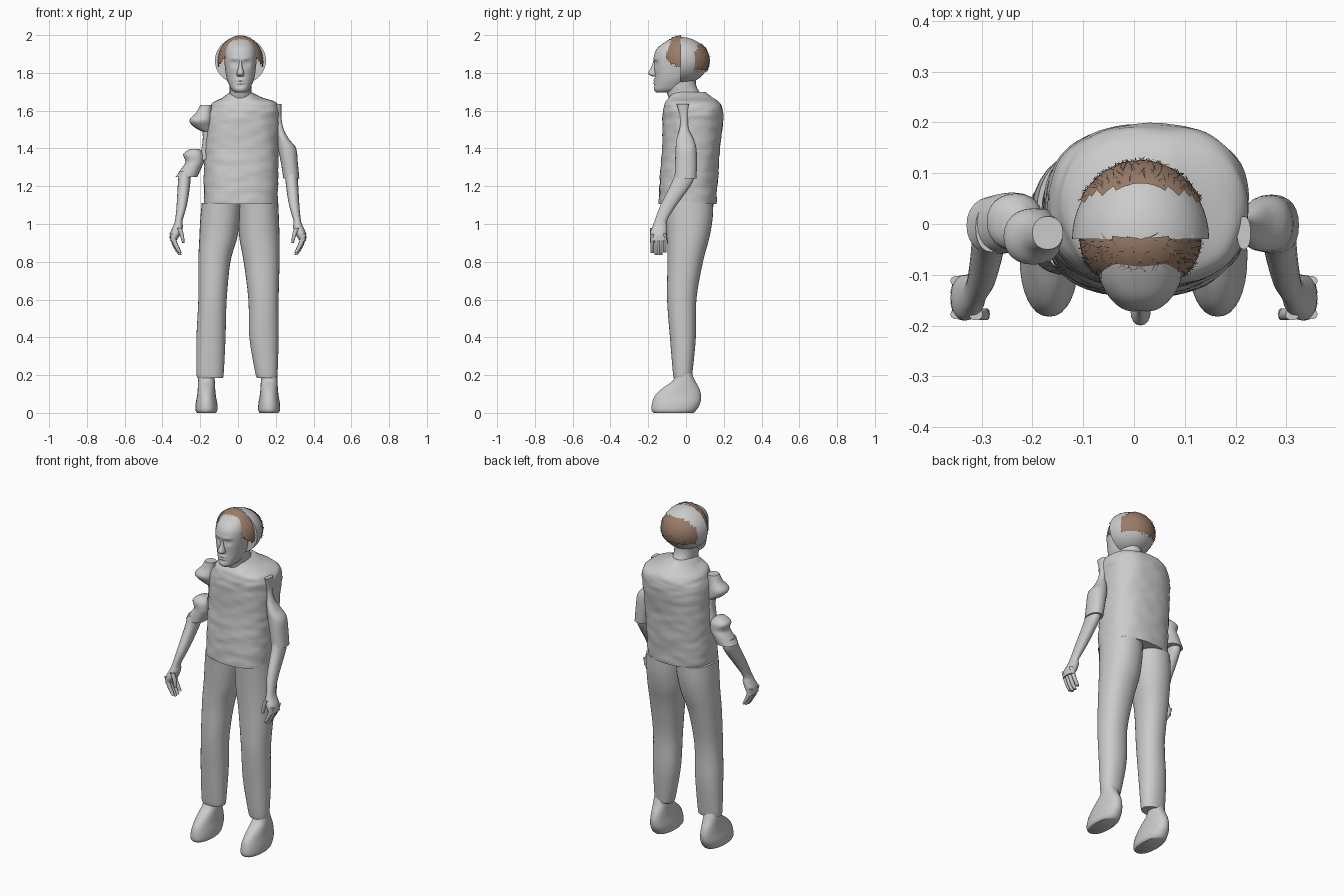
import bpy, bmesh, math, random
from mathutils import Vector, noise

random.seed(4)
if "Cube" in bpy.data.objects:
    bpy.data.objects.remove(bpy.data.objects["Cube"], do_unlink=True)


def material(name, color):
    mat = bpy.data.materials.new(name)
    mat.use_nodes = True
    mat.diffuse_color = color
    mat.node_tree.nodes["Principled BSDF"].inputs["Base Color"].default_value = color
    return mat


GREY = material("plain grey", (0.6, 0.6, 0.6, 1))
BROWN = material("hair brown", (0.32, 0.2, 0.14, 1))
MID = 0.013  # sideways centre of the head


def finish(name, bm, mat, smooth=True):
    mesh = bpy.data.meshes.new(name)
    bm.to_mesh(mesh)
    bm.free()
    mesh.materials.append(mat)
    obj = bpy.data.objects.new(name, mesh)
    bpy.context.collection.objects.link(obj)
    if smooth:
        bpy.ops.object.select_all(action="DESELECT")
        obj.select_set(True)
        bpy.context.view_layer.objects.active = obj
        bpy.ops.object.shade_smooth_by_angle(angle=math.radians(50))
    return obj


def spline(a, b, c, d, t):
    """Smooth blend between b and c."""
    return 0.5 * (2 * b + (c - a) * t + (2 * a - 5 * b + 4 * c - d) * t * t
                  + (3 * b - a - 3 * c + d) * t ** 3)


def loft(name, rows, n=24, steps=4, power=2.2, shape=None):
    """Skin level rounded rings, each given as (z, x0, x1, y0, y1)."""
    rings = []
    for i in range(len(rows) - 1):
        four = [rows[max(0, min(len(rows) - 1, i + k))] for k in (-1, 0, 1, 2)]
        for s in range(steps):
            rings.append([spline(*v, s / steps) for v in zip(*four)])
    rings.append(rows[-1])
    bm = bmesh.new()
    loops = []
    for z, x0, x1, y0, y1 in rings:
        loop = []
        for k in range(n):
            a = math.tau * k / n
            c, s = [math.copysign(abs(f) ** (2 / power), f) for f in (math.cos(a), math.sin(a))]
            co = Vector(((x0 + x1 + (x1 - x0) * c) / 2, (y0 + y1 + (y1 - y0) * s) / 2, z))
            if shape:
                shape(co)
            loop.append(bm.verts.new(co))
        loops.append(loop)
    for low, high in zip(loops, loops[1:]):
        for k in range(n):
            m = (k + 1) % n
            bm.faces.new((low[k], low[m], high[m], high[k]))
    bm.faces.new(loops[0])
    bm.faces.new(loops[-1])
    bmesh.ops.recalc_face_normals(bm, faces=bm.faces)
    return finish(name, bm, GREY)


# Shirt body with soft creases
def creases(co):
    d = noise.noise(Vector((co.x * 14, co.y * 14, co.z * 34)))
    out = Vector((co.x - MID, co.y - 0.03, 0)).normalized()
    co += out * d * 0.005


loft("shirt_body", [
    (1.105, -.18, .21, -.145, .16), (1.25, -.18, .213, -.138, .17),
    (1.4, -.178, .215, -.127, .18), (1.55, -.17, .223, -.125, .197),
    (1.61, -.15, .223, -.12, .193), (1.645, -.13, .2, -.11, .175),
    (1.67, -.08, .125, -.09, .14), (1.7, -.04, .07, -.075, .1),
], n=72, steps=9, power=2.4, shape=creases)

# Trouser legs: z, right x range, left x range, y range
LEGS = [
    (.185, -.215, -.08, .1, .205, -.065, .03), (.22, -.22, -.075, .09, .21, -.07, .035),
    (.4, -.22, -.066, .06, .215, -.085, .052), (.6, -.21, -.06, .055, .215, -.1, .055),
    (.8, -.21, -.04, .03, .22, -.098, .09), (.92, -.205, -.006, .008, .22, -.1, .122),
    (1.02, -.2, .012, .002, .217, -.105, .14), (1.11, -.192, .02, 0, .213, -.11, .145),
]
loft("right_trouser_leg", [(z, a, b, f, g) for z, a, b, c, d, f, g in LEGS], n=32)
loft("left_trouser_leg", [(z, c, d, f, g) for z, a, b, c, d, f, g in LEGS], n=32)

# Shoes: z, half width, y range
SHOE = [(0, .05, -.172, .04), (.015, .058, -.182, .055), (.05, .057, -.18, .075),
        (.09, .05, -.165, .08), (.13, .046, -.125, .07), (.17, .044, -.07, .048),
        (.21, .042, -.055, .03)]
for side, x in (("right", -.167), ("left", .165)):
    loft(side + "_shoe", [(z, x - w, x + w, a, b) for z, w, a, b in SHOE], n=32)

# Upper arms and sleeves
loft("left_sleeve", [
    (1.635, .203, .23, -.05, .015), (1.56, .203, .23, -.03, .01),
    (1.5, .205, .243, -.035, .015), (1.45, .21, .27, -.05, .04),
    (1.4, .212, .308, -.055, .055), (1.32, .228, .317, -.058, .058),
    (1.24, .24, .325, -.06, .055)])
loft("right_shoulder_cap", [
    (1.63, -.2, -.14, -.05, .015), (1.59, -.222, -.14, -.06, .02),
    (1.55, -.257, -.14, -.08, .03), (1.515, -.235, -.14, -.06, .03),
    (1.49, -.19, -.14, -.04, .025)])
loft("right_upper_arm", [
    (1.52, -.19, -.145, -.035, .025), (1.44, -.187, -.15, -.03, .03),
    (1.34, -.205, -.15, -.03, .03)])
loft("right_sleeve", [
    (1.397, -.255, -.205, -.03, .035), (1.37, -.29, -.182, -.05, .058),
    (1.33, -.278, -.18, -.052, .06), (1.3, -.295, -.192, -.055, .062),
    (1.25, -.33, -.215, -.06, .055)])

# Forearms and hands, mirrored
FOREARM = [
    (1.28, .25, .312, -.055, .04), (1.22, .252, .318, -.075, .035),
    (1.1, .27, .325, -.135, -.05), (1.02, .293, .333, -.165, -.1),
    (.985, .292, .345, -.178, -.1), (.95, .302, .36, -.19, -.1),
    (.91, .328, .361, -.188, -.102)]
FINGER = [(.93, .335, .362), (.885, .322, .348), (.85, .307, .329), (.83, .299, .313)]
THUMB = [(.98, .298, .325), (.94, .286, .308), (.9, .284, .296)]
for side, s in (("right", -1), ("left", 1)):
    def flip(rows):
        return [(z, s * a, s * b, f, g) for z, a, b, f, g in rows]
    loft(side + "_forearm", flip(FOREARM), n=20)
    for i in range(4):
        y = -.188 + i * .022
        drop = .012 * abs(i - 1.4)
        loft(f"{side}_finger_{i + 1}",
             flip([(z + drop, a, b, y, y + .02) for z, a, b in FINGER]), n=10)
    loft(side + "_thumb", flip([(z, a, b, -.19, -.166) for z, a, b in THUMB]), n=10)


# Neck, face and nose
def features(co):
    if co.y > -.09:
        return
    dx = abs(co.x - MID)

    def bump(x, z, w, h):
        return math.exp(-((dx - x) / w) ** 2 - ((co.z - z) / h) ** 2)
    co.y += .013 * bump(.032, 1.85, .018, .014)    # eye sockets
    co.y -= .006 * bump(.032, 1.849, .011, .006)   # eyelids
    co.y -= .005 * bump(.03, 1.875, .025, .008)    # brow
    co.y -= .008 * bump(0, 1.762, .02, .006)       # upper lip
    co.y -= .007 * bump(0, 1.747, .017, .005)      # lower lip
    co.y += .004 * bump(0, 1.732, .02, .006)       # chin crease


loft("neck", [(1.64, -.06, .09, -.08, .085), (1.69, -.045, .072, -.1, .075),
              (1.73, -.045, .072, -.11, .055), (1.79, -.045, .072, -.1, .05)])
loft("face", [
    (1.695, -.012, .038, -.155, -.1), (1.71, -.033, .059, -.17, -.03),
    (1.74, -.049, .075, -.168, 0), (1.78, -.062, .088, -.165, .02),
    (1.85, -.071, .097, -.17, .03), (1.9, -.071, .097, -.167, .03),
    (1.935, -.063, .089, -.148, .03), (1.965, -.048, .074, -.108, .02),
    (1.985, -.025, .051, -.07, .0)], n=80, steps=7, shape=features)
loft("nose", [
    (1.87, .006, .02, -.171, -.14), (1.83, .002, .024, -.184, -.14),
    (1.797, -.007, .033, -.2, -.14), (1.782, -.003, .029, -.18, -.14)], n=16)


def ellipsoid(center, radii):
    bm = bmesh.new()
    bmesh.ops.create_uvsphere(bm, u_segments=48, v_segments=32, radius=1)
    for v in bm.verts:
        v.co = Vector(center) + Vector([p * r for p, r in zip(v.co, radii)])
    return bm


# Back of the head: half a dome with a flat front edge
bm = ellipsoid((MID, -.03, 1.865), (.135, .15, .125))
bmesh.ops.bisect_plane(bm, geom=bm.verts[:] + bm.edges[:] + bm.faces[:],
                       plane_co=(0, -.03, 0), plane_no=(0, -1, 0), clear_outer=True)
bmesh.ops.holes_fill(bm, edges=[e for e in bm.edges if e.is_boundary], sides=0)
finish("back_of_head", bm, GREY)


# Hair: thin shell patches with loose strand cards
def hair(name, center, radii, keep, strands):
    bm = ellipsoid(center, radii)
    drop = [f for f in bm.faces if not keep(f.calc_center_median())]
    bmesh.ops.delete(bm, geom=drop, context="FACES")
    finish(name, bm, BROWN)
    bm = bmesh.new()
    c = Vector(center)

    def on_shell(d, lift):
        return c + Vector([p * (r + lift) for p, r in zip(d.normalized(), radii)])
    while strands:
        d = Vector([random.gauss(0, 1) for _ in range(3)]).normalized()
        if not keep(on_shell(d, 0)):
            continue
        strands -= 1
        along = Vector((random.uniform(-.7, .7), random.uniform(-.4, .4), -1))
        along = (along - d * along.dot(d)).normalized() * random.uniform(.1, .25)
        across = d.cross(along).normalized() * .012
        tip = on_shell(d + along, random.uniform(.002, .008))
        tip.z = min(tip.z, 2)
        bm.faces.new([bm.verts.new(p) for p in
                      (on_shell(d - across, .001), on_shell(d + across, .001), tip)])
    finish(name + "_strands", bm, BROWN, smooth=False)


def front_patch(p):
    return p.y < -.027 and p.z > 1.935 - .1 * (abs(p.x - MID) / .118) ** 2


def back_patch(p):
    return p.z > 1.815 and p.y > .075 - .03 * (abs(p.x - MID) / .118) ** 2


hair("front_hair", (MID, -.03, 1.86), (.12, .105, .138), front_patch, 220)
hair("back_hair", (MID, -.03, 1.865), (.138, .156, .128), back_patch, 260)
